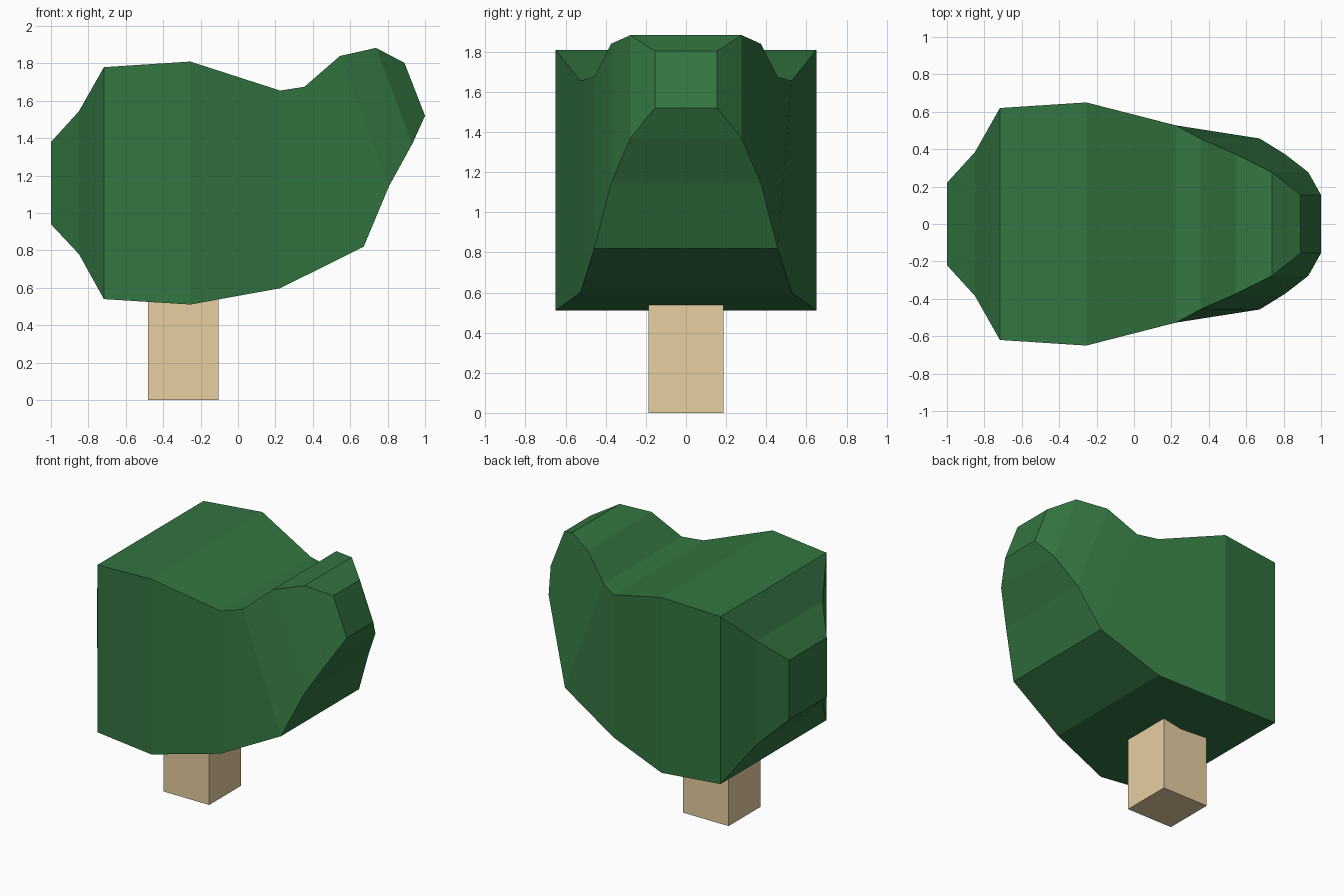
import bpy, bmesh

if "Cube" in bpy.data.objects:
    bpy.data.objects.remove(bpy.data.objects["Cube"])


def material(name, rgb):
    m = bpy.data.materials.new(name)
    m.diffuse_color = (*rgb, 1)
    m.use_nodes = True
    m.node_tree.nodes["Principled BSDF"].inputs["Base Color"].default_value = m.diffuse_color
    return m


def loft(name, rings, mat):
    """Skin a chain of rectangular loops, each given as
    (top point x, z), (bottom point x, z), half width in y."""
    bm = bmesh.new()
    loops = []
    for (tx, tz), (bx, bz), w in rings:
        pts = [(tx, -w, tz), (tx, w, tz), (bx, w, bz), (bx, -w, bz)]
        loops.append([bm.verts.new(p) for p in pts])
    for a, b in zip(loops, loops[1:]):
        for i in range(4):
            j = (i + 1) % 4
            bm.faces.new((a[i], a[j], b[j], b[i]))
    bm.faces.new(loops[0])
    bm.faces.new(loops[-1])
    bmesh.ops.recalc_face_normals(bm, faces=bm.faces)
    me = bpy.data.meshes.new(name)
    bm.to_mesh(me)
    bm.free()
    me.materials.append(mat)
    ob = bpy.data.objects.new(name, me)
    bpy.context.collection.objects.link(ob)
    return ob


# Foliage: square loops that swell, narrow, then bend upwards at +x
loft("foliage", [
    ((-1.00, 1.38), (-1.00, 0.94), 0.22),
    ((-0.85, 1.545), (-0.85, 0.78), 0.385),
    ((-0.717, 1.78), (-0.717, 0.54), 0.62),
    ((-0.255, 1.81), (-0.255, 0.511), 0.65),
    ((0.225, 1.655), (0.225, 0.598), 0.527),
    ((0.355, 1.675), (0.672, 0.82), 0.457),
    ((0.545, 1.84), (0.808, 1.145), 0.373),
    ((0.738, 1.883), (0.932, 1.37), 0.277),
    ((0.89, 1.803), (1.00, 1.52), 0.155),
], material("leaf_green", (0.033, 0.18, 0.053)))

# Trunk: square post running a little way into the foliage
loft("trunk", [
    ((-0.48, 0.56), (-0.48, 0.0), 0.187),
    ((-0.105, 0.56), (-0.105, 0.0), 0.187),
], material("trunk_tan", (0.80, 0.62, 0.356)))
